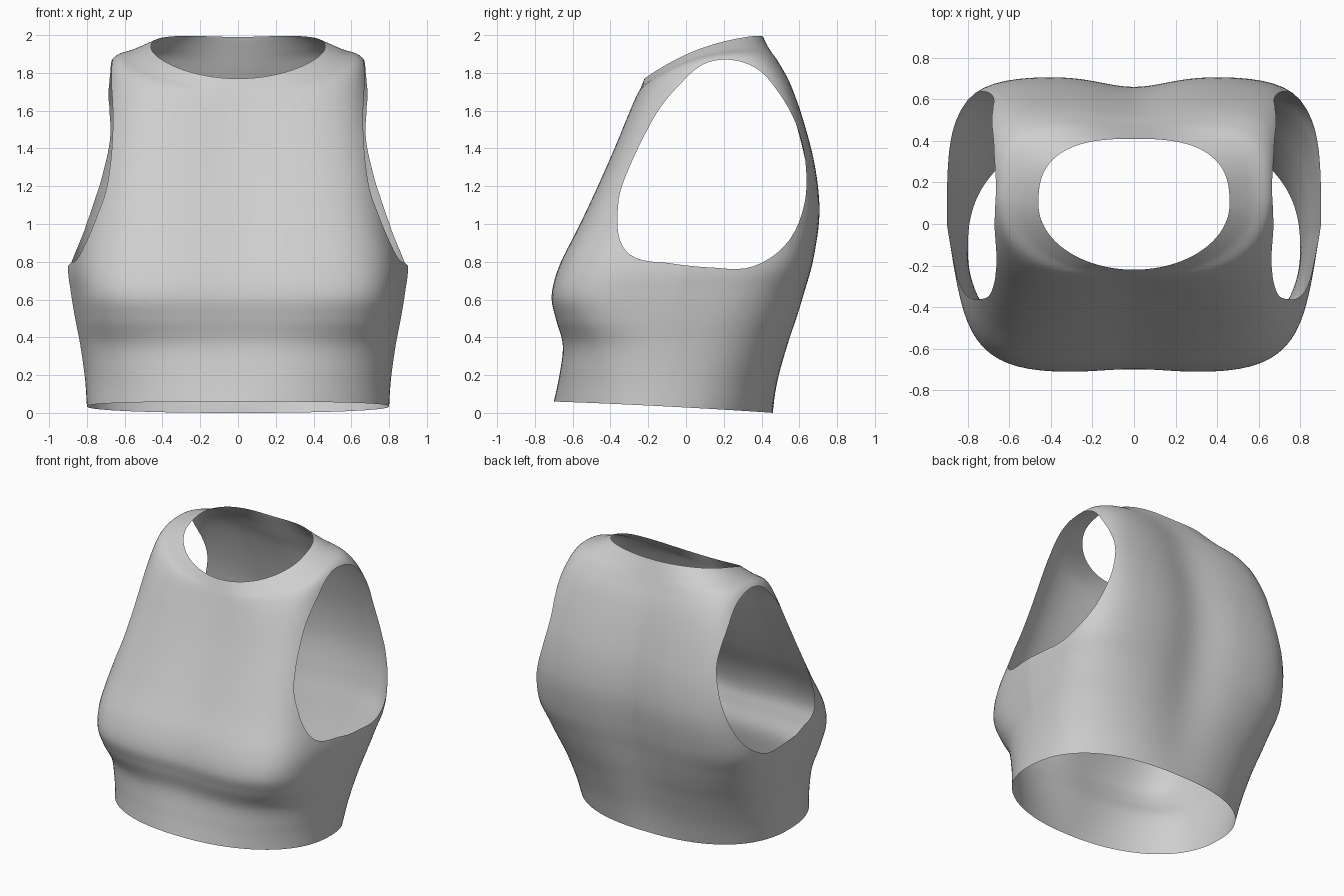
import bpy, bmesh, math

cube = bpy.data.objects.get("Cube")
if cube:
    bpy.data.objects.remove(cube, do_unlink=True)

SEGMENTS = 128
STEPS = 6

# Rings from hem to neckline:
# front y, front z, back y, back z, half width, side z, front and back squareness
RINGS = [
    (-.70, .06, .46, 0, .80, .035, 2.2, 2.4),
    (-.675, .2, .495, .17, .81, .18, 2.5, 2.6),
    (-.66, .36, .55, .36, .835, .36, 3, 2.9),
    (-.695, .5, .595, .5, .862, .5, 4, 3.3),
    (-.715, .62, .635, .64, .885, .64, 4.8, 3.9),
    (-.675, .78, .68, .82, .9, .79, 4.8, 4.7),
    (-.575, .98, .71, 1.05, .87, 1.02, 4.6, 5.3),
    (-.48, 1.18, .69, 1.28, .825, 1.25, 4.5, 5.8),
    (-.39, 1.38, .635, 1.5, .775, 1.5, 4, 5.9),
    (-.315, 1.56, .565, 1.7, .715, 1.73, 3.5, 5.3),
    (-.27, 1.67, .5, 1.83, .66, 1.865, 2.8, 4.1),
    (-.245, 1.72, .455, 1.91, .56, 1.9, 2.3, 3.2),
    (-.22, 1.77, .41, 1.99, .46, 1.935, 2, 2.7),
]

# Armhole outline seen from the side: radii at equal angles about a centre
ARM_Y, ARM_Z = .13, 1.3
ARM_RADII = [.505, .505, .53, .58, .56, .46, .405, .39,
             .43, .53, .63, .55, .53, .57, .57, .535]


def spline(a, b, c, d, t):
    """Smooth curve from b to c."""
    return b + .5 * t * (c - a + t * (2 * a - 5 * b + 4 * c - d
                                      + t * (3 * (b - c) + d - a)))


def ring_at(pos):
    last = len(RINGS) - 1
    i = min(int(pos), last - 1)
    rows = [RINGS[max(0, min(last, i + k))] for k in (-1, 0, 1, 2)]
    return [spline(*column, pos - i) for column in zip(*rows)]


def ring_point(ring, angle, height):
    front_y, front_z, back_y, back_z, width, side_z, front_n, back_n = ring
    s, c = math.sin(angle), -math.cos(angle)
    n = front_n if c < 0 else back_n
    r = (abs(s) ** n + abs(c) ** n) ** (-1 / n)
    middle = math.sin(math.pi * height)
    # The chest narrows towards the front
    x = width * s * r * (1 - .13 * middle * max(-c * r, 0))
    half = (back_y - front_y) / 2
    y = (front_y + back_y) / 2 + half * c * r
    # Shallow hollows along the spine and between the bust
    depth = .05 * max(c, 0) - .02 * max(-c, 0)
    hollow = depth * middle * math.exp(-(x / .22) ** 2)
    along = (y - front_y) / (back_y - front_y)
    z = front_z + (back_z - front_z) * along
    z += (side_z - (front_z + back_z) / 2) * s * s
    return x, y - hollow, z


def inside_armhole(co):
    """Positive where the cloth is cut away."""
    dy, dz = co.y - ARM_Y, co.z - ARM_Z
    count = len(ARM_RADII)
    pos = (math.atan2(dz, dy) / math.tau) % 1 * count
    i = int(pos)
    radii = [ARM_RADII[(i + k) % count] for k in (-1, 0, 1, 2)]
    return min(spline(*radii, pos - i) - math.hypot(dy, dz), abs(co.x) - .5)


# Cloth body lofted through the rings
bm = bmesh.new()
rows = []
total = (len(RINGS) - 1) * STEPS
for i in range(total + 1):
    ring = ring_at(i / STEPS)
    rows.append([bm.verts.new(ring_point(ring, math.tau * j / SEGMENTS, i / total))
                 for j in range(SEGMENTS)])
for low, high in zip(rows, rows[1:]):
    for j in range(SEGMENTS):
        k = (j + 1) % SEGMENTS
        bm.faces.new((low[j], low[k], high[k], high[j]))

# Armholes: split the edges along the outline, then remove the inside
value = {v: inside_armhole(v.co) for v in bm.verts}
rim = []
for edge in list(bm.edges):
    a, b = edge.verts
    fa, fb = value[a], value[b]
    if fa * fb < 0:
        vert = bmesh.utils.edge_split(edge, a, fa / (fa - fb))[1]
        value[vert] = 0
        rim.append(vert)
bmesh.ops.connect_verts(bm, verts=rim)
cut = [f for f in bm.faces if max(value[v] for v in f.verts) > 0]
bmesh.ops.delete(bm, geom=cut, context='FACES')
for face in bm.faces:
    face.smooth = True

mesh = bpy.data.meshes.new("sleeveless_top")
bm.to_mesh(mesh)
bm.free()
top = bpy.data.objects.new("sleeveless_top", mesh)
bpy.context.collection.objects.link(top)

# Plain light grey cloth
cloth = bpy.data.materials.new("light_grey_cloth")
cloth.use_nodes = True
grey = (.62, .62, .62, 1)
cloth.diffuse_color = grey
shader = next(n for n in cloth.node_tree.nodes if n.type == 'BSDF_PRINCIPLED')
shader.inputs["Base Color"].default_value = grey
shader.inputs["Roughness"].default_value = .8
mesh.materials.append(cloth)
